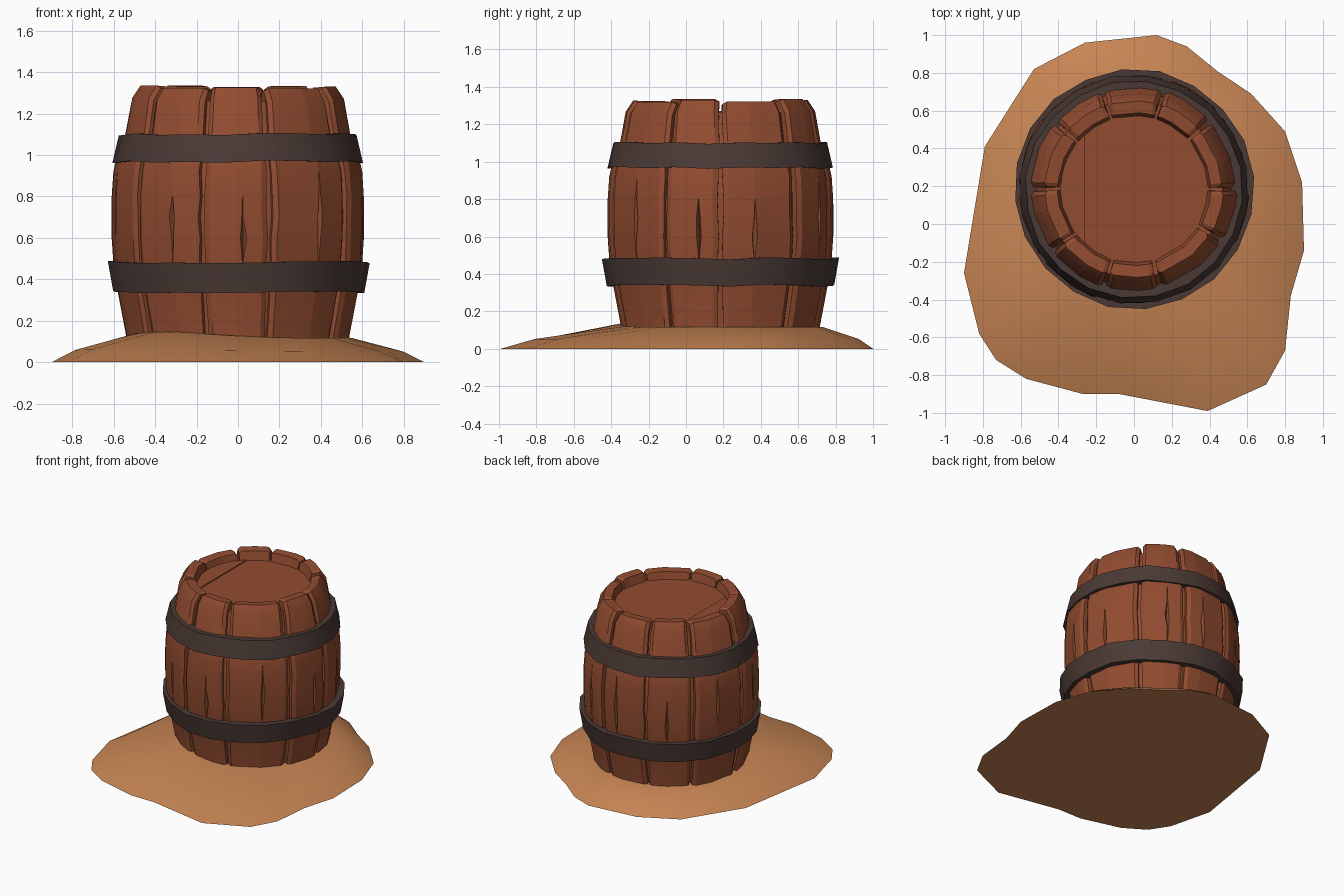
import bpy, bmesh, random
from math import sin, cos, radians, pi, hypot, atan2

random.seed(4)
CY = 0.185          # barrel axis, behind the centre of the mound

old = bpy.data.objects.get("Cube")
if old:
    bpy.data.objects.remove(old)


def material(name, rgb):
    lin = [(c / 255 / 12.92) if c < 11 else ((c / 255 + 0.055) / 1.055) ** 2.4 for c in rgb]
    m = bpy.data.materials.new(name)
    m.use_nodes = True
    m.diffuse_color = (*lin, 1)
    bsdf = next(n for n in m.node_tree.nodes if n.type == 'BSDF_PRINCIPLED')
    bsdf.inputs["Base Color"].default_value = (*lin, 1)
    return m


WOOD = material("red brown wood", (146, 76, 48))
IRON = material("dark iron", (74, 58, 53))
SAND = material("sand", (198, 132, 83))


def finish(bm, name, mat, angle):
    bmesh.ops.recalc_face_normals(bm, faces=bm.faces)
    me = bpy.data.meshes.new(name)
    bm.to_mesh(me)
    bm.free()
    me.materials.append(mat)
    ob = bpy.data.objects.new(name, me)
    bpy.context.collection.objects.link(ob)
    bpy.ops.object.select_all(action='DESELECT')
    ob.select_set(True)
    bpy.context.view_layer.objects.active = ob
    bpy.ops.object.shade_smooth_by_angle(angle=radians(angle))
    return ob


def polar(bm, r, a, z):
    return bm.verts.new((r * cos(a), CY + r * sin(a), z))


def bridge(bm, loops, closed):
    """Quads between neighbouring loops of vertices."""
    for p, q in zip(loops, loops[1:]):
        n = len(p)
        for i in range(n if closed else n - 1):
            j = (i + 1) % n
            bm.faces.new((p[i], p[j], q[j], q[i]))


# Staves: outer wall from the ground, over the rim, down to the lid
PROFILE = [(.535, .08), (.537, .13), (.577, .34), (.598, .48), (.606, .6), (.607, .7),
           (.606, .8), (.598, .92), (.58, 1.0), (.54, 1.1), (.51, 1.27),
           (.47, 1.33), (.405, 1.325), (.388, 1.26)]
JOINTS = [0, 42, 73, 108, 140, 180, 217, 253, 285, 330, 360]


def stave(name, a0, a1):
    bm = bmesh.new()
    mid = random.uniform(.35, .65)
    low = random.uniform(.45, .65)
    high = low + random.uniform(.2, .4)
    drop = random.uniform(-.012, .006)
    swell = random.uniform(-.006, .006)
    cols = [[] for _ in range(7)]
    for r, z in PROFILE:
        rim = z > 1.2
        outer = r > .45
        # a split that opens and closes along the stave
        cut = max(0, 1 - abs(z - (low + high) / 2) / ((high - low) / 2)) if outer and not rim else 0
        gap0, gap1 = (random.uniform(.012, .03) for _ in range(2))
        left, right = a0 + gap0, a1 - gap1
        centre = left + (right - left) * mid
        w = .002 + .024 * cut
        angs = [left, left + .045, centre - w, centre, centre + w, right - .045, right]
        for k, (col, a) in enumerate(zip(cols, angs)):
            rr = r + (swell if outer else 0)
            if k in (0, 6) and outer:
                rr -= .012
            if k == 3:
                rr -= .045 * cut
            zz = z + (drop if rim else 0) - (.012 if rim and k in (0, 6) else 0)
            col.append(polar(bm, rr, a, zz))
    bridge(bm, cols, False)
    # side walls facing the joints
    for col in (cols[0], cols[-1]):
        inner = []
        for v in col:
            x, y = v.co.x, v.co.y - CY
            inner.append(polar(bm, hypot(x, y) - .05, atan2(y, x), min(v.co.z, 1.27)))
        n = len(col) - 3
        bridge(bm, [col[:n], inner[:n]], False)
        bm.faces.new(col[n - 1:] + [inner[n - 1]])
    return finish(bm, name, WOOD, 25)


for i, (a, b) in enumerate(zip(JOINTS, JOINTS[1:])):
    stave(f"stave_{i + 1}", radians(a), radians(b))


def ring(bm, r, z, n, turn=0.0):
    return [polar(bm, r, turn + 2 * pi * i / n, z) for i in range(n)]


# Solid core seen at the bottom of the joints, closed by the lid
bm = bmesh.new()
core = [ring(bm, r - .04, min(z, 1.262), 24) for r, z in PROFILE[:11]]
bridge(bm, core, True)
bm.faces.new(core[-1])
bm.faces.new(core[0])
finish(bm, "barrel_core_and_lid", WOOD, 25)

# Raised plank along one side of the lid
bm = bmesh.new()
arc = [radians(a) for a in range(132, 230, 12)]
rows = [[polar(bm, .39, a, z) for a in arc] for z in (1.262, 1.27)]
bridge(bm, rows, True)
bm.faces.new(rows[1])
finish(bm, "lid_plank", WOOD, 25)


# Iron hoops, slightly uneven
def hoop(name, r_low, z_low, r_high, z_high, turn):
    bm = bmesh.new()
    n = 20
    section = [(r_low - .05, z_low), (r_low, z_low), (r_high, z_high), (r_high - .055, z_high)]
    loops = [ring(bm, r, z, n, turn) for r, z in section]
    loops.append(loops[0])
    bridge(bm, loops, True)
    for i in range(n):
        dz, s = random.uniform(-.006, .006), random.uniform(.992, 1.008)
        for loop in loops[:4]:
            v = loop[i].co
            v.x, v.y, v.z = v.x * s, CY + (v.y - CY) * s, v.z + dz
    return finish(bm, name, IRON, 25)


hoop("lower_hoop", .608, .338, .634, .483, .1)
hoop("upper_hoop", .606, .967, .575, 1.1, .2)

# Sand mound: irregular outline rising to the foot of the barrel
OUTLINE = [(.9, -.14), (.89, .22), (.8, .49), (.62, .69), (.44, .81), (.28, .94), (.12, 1),
           (-.26, .96), (-.53, .82), (-.79, .41), (-.9, -.26), (-.82, -.58), (-.73, -.72),
           (-.57, -.82), (-.27, -.9), (-.08, -.9), (.39, -.99), (.7, -.85), (.8, -.67), (.83, -.38)]
bm = bmesh.new()
outer, middle, foot = [], [], []
for x, y in OUTLINE:
    a = atan2(y - CY, x)
    far = hypot(x, y - CY)
    bump = .03 * max(0, cos(a - radians(228))) ** 4
    outer.append(bm.verts.new((x, y, 0)))
    middle.append(polar(bm, .55 + (far - .55) * .72, a, .052 + bump * .3))
    foot.append(polar(bm, .55, a, .117 + bump))
bridge(bm, [outer, middle, foot], True)
top = bm.verts.new((0, CY, .12))
for i, v in enumerate(foot):
    bm.faces.new((v, foot[(i + 1) % len(foot)], top))
bm.faces.new(outer)
finish(bm, "sand_mound", SAND, 30)
